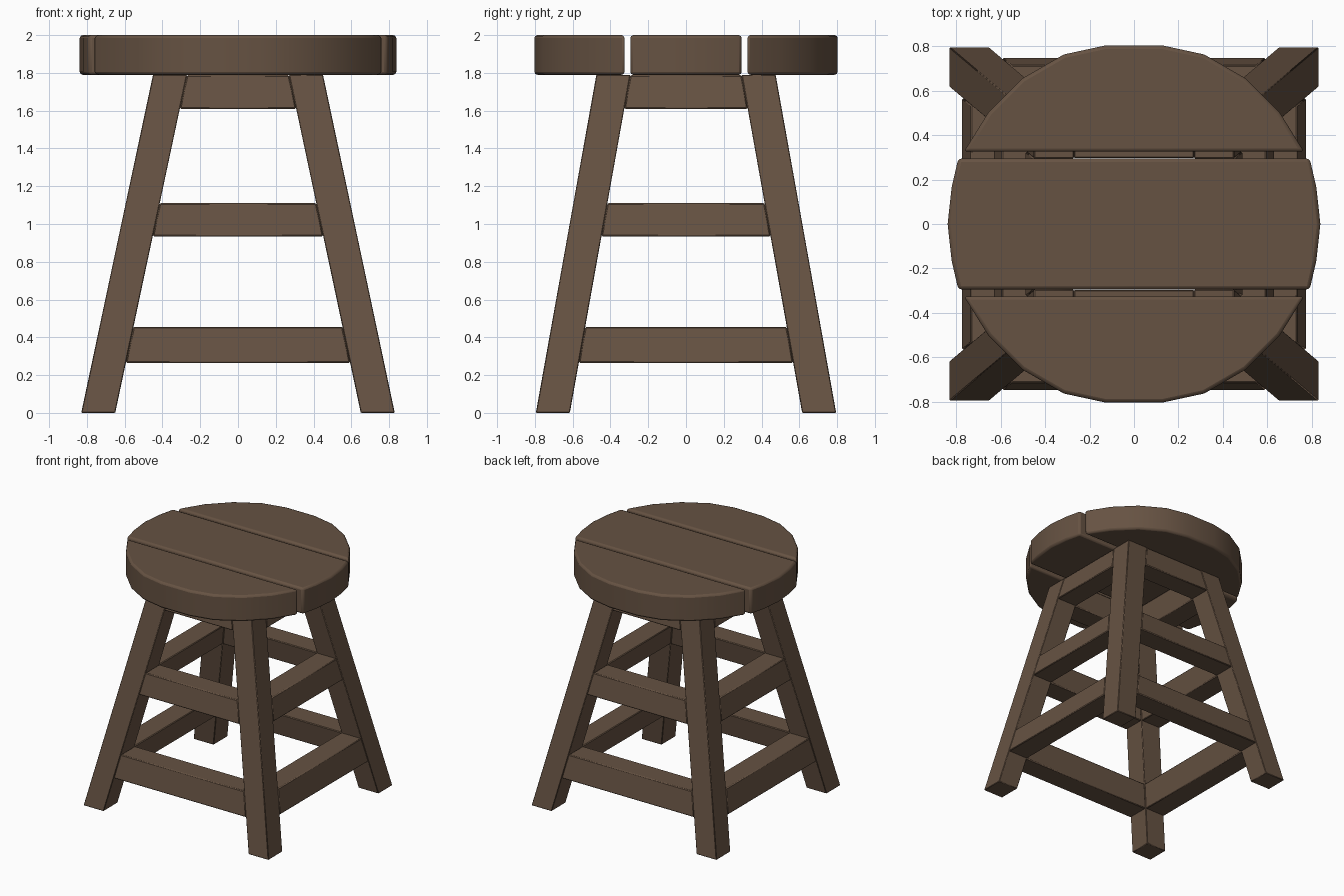
import bpy, bmesh, math

if "Cube" in bpy.data.objects:
    bpy.data.objects.remove(bpy.data.objects["Cube"])

wood = bpy.data.materials.new("dark brown wood")
wood.diffuse_color = (0.133, 0.085, 0.055, 1)
wood.use_nodes = True
wood.node_tree.nodes["Principled BSDF"].inputs["Base Color"].default_value = wood.diffuse_color

SEAT_Z, TOP_Z = 1.79, 2.0


def prism(name, bottom, top, bevel, segments=1):
    """Solid between two matching outlines, with softened edges."""
    bm = bmesh.new()
    lo = [bm.verts.new(p) for p in bottom]
    hi = [bm.verts.new(p) for p in top]
    n = len(lo)
    bm.faces.new(lo[::-1])
    bm.faces.new(hi)
    for i in range(n):
        j = (i + 1) % n
        bm.faces.new((lo[i], lo[j], hi[j], hi[i]))
    bmesh.ops.recalc_face_normals(bm, faces=bm.faces)
    me = bpy.data.meshes.new(name)
    bm.to_mesh(me)
    bm.free()
    me.materials.append(wood)
    ob = bpy.data.objects.new(name, me)
    bpy.context.collection.objects.link(ob)
    mod = ob.modifiers.new("soft edges", 'BEVEL')
    mod.width, mod.segments = bevel, segments
    mod.limit_method, mod.angle_limit = 'ANGLE', math.radians(40)
    bpy.ops.object.select_all(action='DESELECT')
    ob.select_set(True)
    bpy.context.view_layer.objects.active = ob
    bpy.ops.object.shade_smooth_by_angle(angle=math.radians(35))
    return ob


# The legs lean inward: outer and inner faces at height z
def outer(z):
    return 0.83 - 0.2123 * z, 0.795 - 0.179 * z


def inner(z):
    x, y = outer(z)
    return x - 0.18, y - 0.18


# Seat: a middle plank and two rounded side planks
def plank(name, outline):
    prism(name, [(x, y, SEAT_Z) for x, y in outline],
          [(x, y, TOP_Z) for x, y in outline], 0.016, 2)


side = [(0.79, -0.295), (0.82, -0.165), (0.838, 0), (0.82, 0.165), (0.79, 0.295)]
plank("middle_seat_plank", side + [(-x, -y) for x, y in side])
arc = [(0.765, 0.325)]
for a in (37.5, 52.5, 67.5, 80.9):
    r = 0.825 if a < 80 else 0.813
    arc.append((r * math.cos(math.radians(a)), r * math.sin(math.radians(a))))
arc += [(-x, y) for x, y in reversed(arc)]
plank("back_seat_plank", arc)
plank("front_seat_plank", [(-x, -y) for x, y in arc])

# Four slanted legs
for sy, yn in ((-1, "front"), (1, "back")):
    for sx, xn in ((-1, "left"), (1, "right")):
        def ring(z):
            (ox, oy), (ix, iy) = outer(z), inner(z)
            return [(sx * x, sy * y, z) for x, y in
                    ((ox, oy), (ix, oy), (ix, iy), (ox, iy))]
        prism(f"{yn}_{xn}_leg", ring(0), ring(SEAT_Z), 0.004)

# Three levels of rails between the legs, flush with their faces
for level, z0, z1 in (("lower", 0.265, 0.455), ("middle", 0.935, 1.11), ("top", 1.61, 1.788)):
    for s, xn, yn in ((-1, "left", "front"), (1, "right", "back")):
        def across(z):
            ix = inner(z)[0]
            a, b = s * outer(z)[1], s * inner(z)[1]
            return [(-ix, a, z), (ix, a, z), (ix, b, z), (-ix, b, z)]

        def along(z):
            iy = inner(z)[1]
            a, b = s * outer(z)[0], s * inner(z)[0]
            return [(a, -iy, z), (a, iy, z), (b, iy, z), (b, -iy, z)]
        prism(f"{level}_{yn}_rail", across(z0), across(z1), 0.006)
        prism(f"{level}_{xn}_rail", along(z0), along(z1), 0.006)
